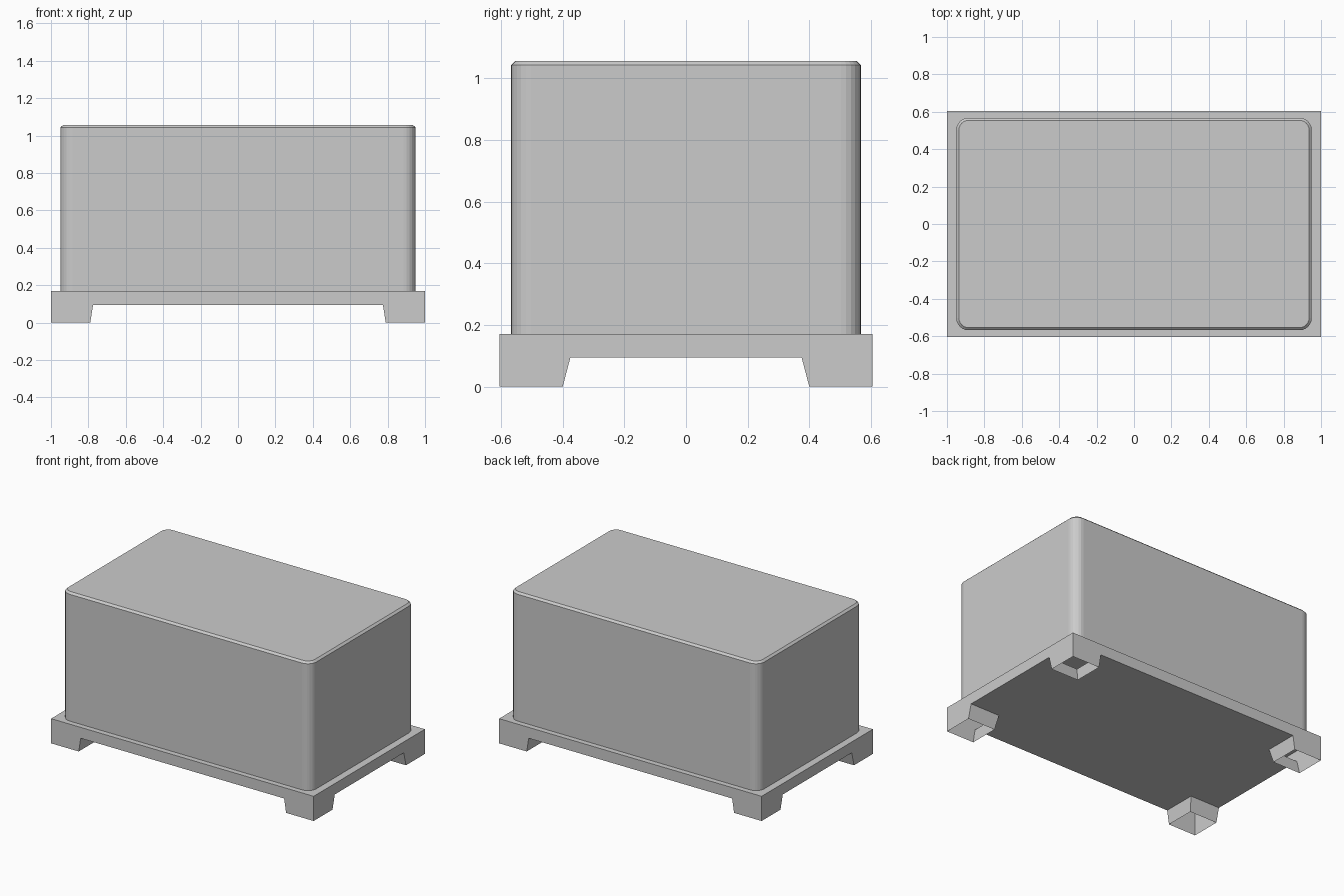
import bpy, bmesh, math

cube = bpy.data.objects.get("Cube")
if cube:
    bpy.data.objects.remove(cube, do_unlink=True)

grey = bpy.data.materials.new("plain_grey")
grey.use_nodes = True
grey.diffuse_color = (0.6, 0.6, 0.6, 1)
grey.node_tree.nodes["Principled BSDF"].inputs["Base Color"].default_value = (0.6, 0.6, 0.6, 1)


def make_object(name, bm):
    mesh = bpy.data.meshes.new(name)
    bm.to_mesh(mesh)
    bm.free()
    mesh.materials.append(grey)
    obj = bpy.data.objects.new(name, mesh)
    bpy.context.collection.objects.link(obj)
    return obj


def rounded_ring(bm, hx, hy, radius, z, steps=6):
    """Ring of vertices around a rounded rectangle, counter-clockwise."""
    ring = []
    for corner, (sx, sy) in enumerate([(1, 1), (-1, 1), (-1, -1), (1, -1)]):
        for i in range(steps + 1):
            a = math.radians(90) * (corner + i / steps)
            ring.append(bm.verts.new((sx * (hx - radius) + radius * math.cos(a),
                                      sy * (hy - radius) + radius * math.sin(a), z)))
    return ring


# Crate body: rounded box with a small chamfer around the lid
bm = bmesh.new()
rings = [rounded_ring(bm, 0.95 - d, 0.568 - d, 0.065 - d, z)
         for z, d in [(0.17, 0), (1.043, 0), (1.056, 0.014)]]
for low, high in zip(rings, rings[1:]):
    for i in range(len(low)):
        j = (i + 1) % len(low)
        bm.faces.new((low[i], low[j], high[j], high[i]))
bm.faces.new(rings[-1])
make_object("crate_body", bm)

# Pallet base: one quarter of a hollow shell with an open, tapered foot
X, Y, TOP, DECK = 1.0, 0.605, 0.17, 0.095
FX, FY, GX, GY = 0.79, 0.40, 0.775, 0.375  # foot inner edges, at floor and deck
bm = bmesh.new()


def face(*points):
    bm.faces.new([bm.verts.new(p) for p in points])


face((0, 0, TOP), (X, 0, TOP), (X, Y, TOP), (0, Y, TOP))
face((0, 0, DECK), (0, Y, DECK), (GX, Y, DECK), (GX, GY, DECK), (X, GY, DECK), (X, 0, DECK))
face((X, 0, DECK), (X, GY, DECK), (X, FY, 0), (X, Y, 0), (X, Y, TOP), (X, 0, TOP))
face((0, Y, TOP), (X, Y, TOP), (X, Y, 0), (FX, Y, 0), (GX, Y, DECK), (0, Y, DECK))
face((FX, FY, 0), (GX, GY, DECK), (GX, Y, DECK), (FX, Y, 0))
face((X, FY, 0), (X, GY, DECK), (GX, GY, DECK), (FX, FY, 0))
bmesh.ops.remove_doubles(bm, verts=bm.verts, dist=0.0001)
base = make_object("pallet_base", bm)
mirror = base.modifiers.new("mirror_quarters", "MIRROR")
mirror.use_axis = (True, True, False)
